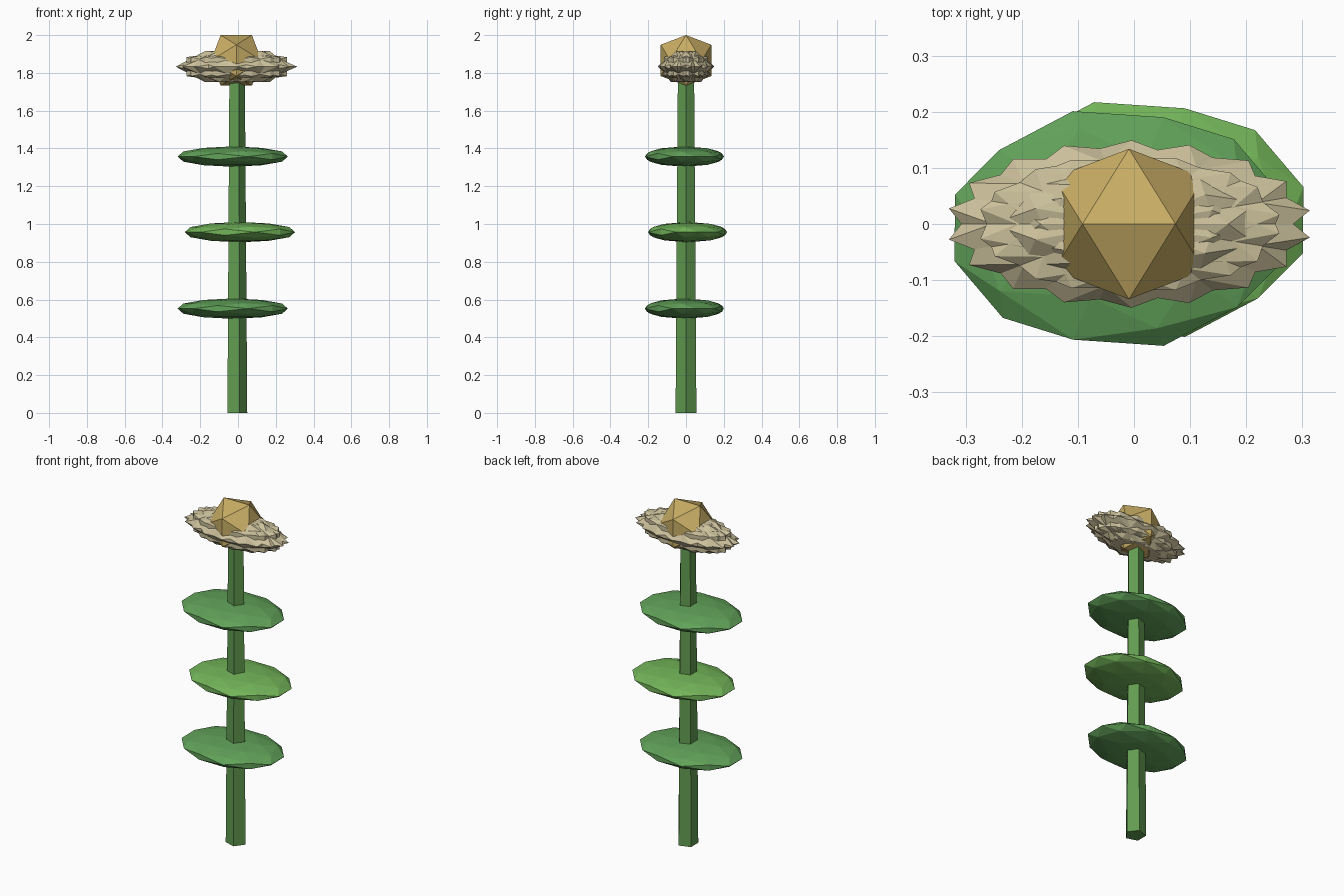
import bpy, bmesh, math
from mathutils import Vector, Matrix

if "Cube" in bpy.data.objects:
    bpy.data.objects.remove(bpy.data.objects["Cube"])

CX = -0.009                       # axis of the stem
PHI = (1 + math.sqrt(5)) / 2


def material(name, rgb):
    m = bpy.data.materials.new(name)
    m.diffuse_color = (*rgb, 1)
    m.use_nodes = True
    m.node_tree.nodes["Principled BSDF"].inputs["Base Color"].default_value = m.diffuse_color
    return m


STEM = material("stem_green", (0.12, 0.33, 0.08))
LEAF = material("leaf_green", (0.12, 0.36, 0.10))
LEAF_LIGHT = material("leaf_light_green", (0.17, 0.46, 0.10))
PETAL = material("petal_cream", (0.60, 0.53, 0.33))
GOLD = material("centre_gold", (0.58, 0.42, 0.13))


def finish(bm, name, mat):
    bmesh.ops.recalc_face_normals(bm, faces=bm.faces)
    me = bpy.data.meshes.new(name)
    bm.to_mesh(me)
    bm.free()
    me.materials.append(mat)
    ob = bpy.data.objects.new(name, me)
    bpy.context.collection.objects.link(ob)
    return ob


def ico_points(detail):
    """Icosahedron with its top edge along x; detail 1 adds edge midpoints."""
    pts = []
    for a in (-1, 1):
        for b in (-PHI, PHI):
            pts += [Vector((a, 0, b)), Vector((0, b, a)), Vector((b, a, 0))]
    mids = []
    if detail:
        for i, p in enumerate(pts):
            mids += [(p + q) / 2 for q in pts[i + 1:] if (p - q).length < 2.1]
    return [p.normalized() for p in pts + mids]


def ico(name, centre, radii, turn, mat, detail=0):
    # turn the facets first, then squash along the world axes
    bm = bmesh.new()
    m = Matrix.Translation(centre) @ Matrix.Diagonal((*radii, 1)) @ Matrix.Rotation(turn, 4, 'Z')
    for p in ico_points(detail):
        bm.verts.new(m @ p)
    bmesh.ops.convex_hull(bm, input=list(bm.verts))
    return finish(bm, name, mat)


# Five-sided tapered stem with a corner towards +x
bm = bmesh.new()
rings = []
for r, z in ((0.058, 0), (0.045, 1.82)):
    rings.append([bm.verts.new((CX + r * math.cos(math.tau * i / 5),
                                r * math.sin(math.tau * i / 5), z)) for i in range(5)])
low, top = rings
for i in range(5):
    j = (i + 1) % 5
    bm.faces.new((low[i], low[j], top[j], top[i]))
bm.faces.new(low[::-1])
bm.faces.new(top)
finish(bm, "stem", STEM)

# Three flat leaves, alternately shifted to either side
for i, z in enumerate((0.552, 0.957, 1.357)):
    s = 1 if i % 2 else -1
    ico(f"leaf_{i + 1}", (CX + s * 0.019, s * 0.008, z), (0.303, 0.217, 0.054),
        math.radians(15.5), LEAF_LIGHT if i % 2 else LEAF, detail=1)

# Overlapping petals turned around the stem form the spiky head
N = 9
for i in range(N):
    a = math.tau * i / N
    ico(f"petal_{i + 1}", (CX + 0.010 * math.cos(a), 0.005 * math.sin(a), 1.833),
        (0.318, 0.145, 0.096), a, PETAL)

# Faceted flower centre
ico("flower_centre", (CX, 0, 1.866), (0.1575,) * 3, 0, GOLD)
